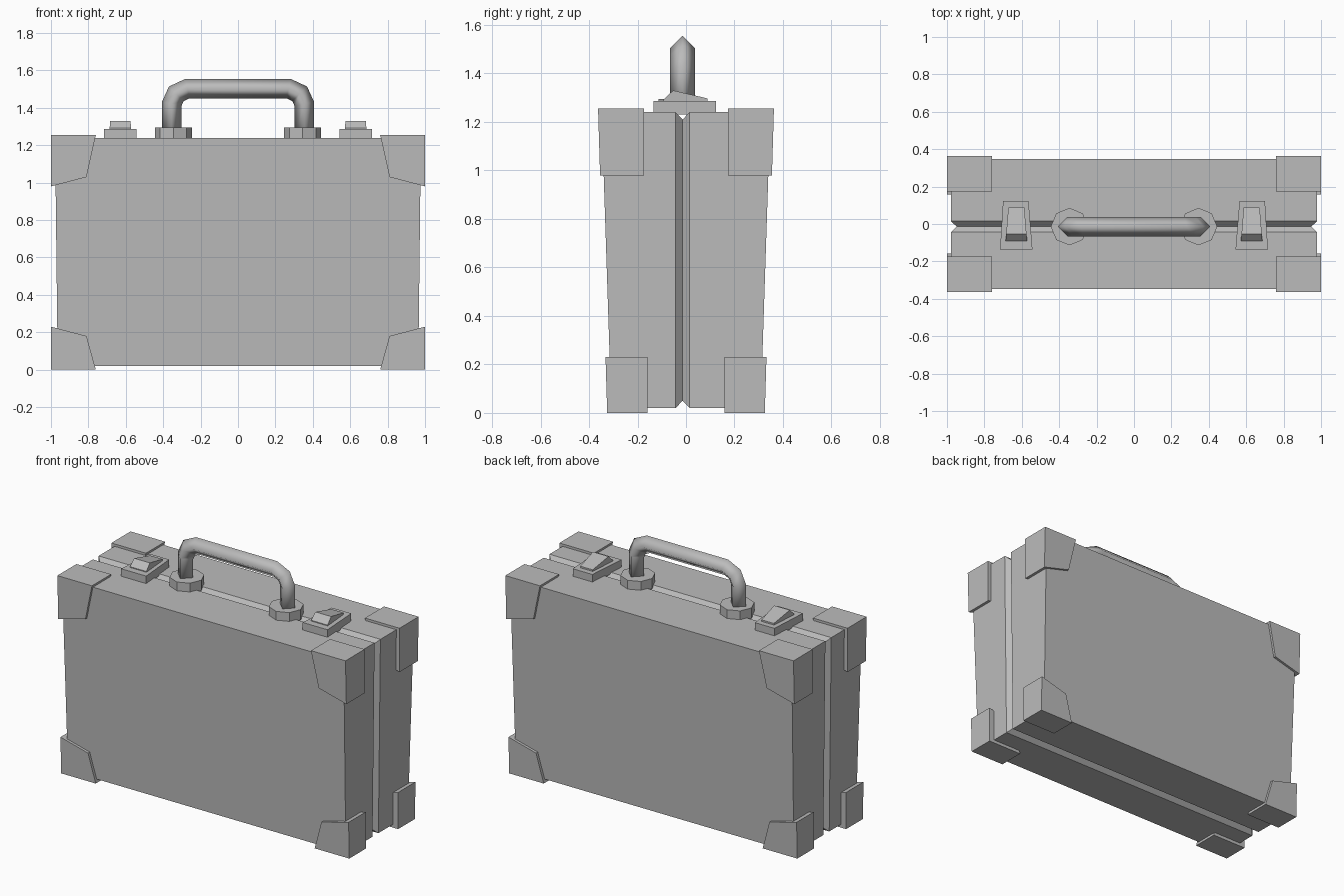
import bpy, bmesh
from math import cos, sin, pi
from mathutils import Vector

if "Cube" in bpy.data.objects:
    bpy.data.objects.remove(bpy.data.objects["Cube"], do_unlink=True)

GREY = (0.5, 0.5, 0.5, 1)
mat = bpy.data.materials.new("grey")
mat.use_nodes = True
mat.diffuse_color = GREY
mat.node_tree.nodes["Principled BSDF"].inputs["Base Color"].default_value = GREY

MID = -0.014          # depth of the seam and handle
TOP, BOTTOM = 1.24, 0.02


def loft(name, sections, smooth=False):
    """Skin a list of equal-length closed sections and cap both ends."""
    bm = bmesh.new()
    rings = [[bm.verts.new(p) for p in s] for s in sections]
    n = len(rings[0])
    for a, b in zip(rings, rings[1:]):
        for i in range(n):
            j = (i + 1) % n
            bm.faces.new((a[i], a[j], b[j], b[i]))
    bm.faces.new(rings[0])
    bm.faces.new(rings[-1])
    bmesh.ops.recalc_face_normals(bm, faces=bm.faces)
    for f in bm.faces:
        f.smooth = smooth and len(f.verts) == 4
    mesh = bpy.data.meshes.new(name)
    bm.to_mesh(mesh)
    bm.free()
    mesh.materials.append(mat)
    obj = bpy.data.objects.new(name, mesh)
    bpy.context.collection.objects.link(obj)
    return obj


# Case body: tapered shell with a V-shaped seam all the way round
def body_ring(y_low, y_high, inset=0):
    xl, xh = 0.964 - inset, 0.978 - inset
    zl, zh = BOTTOM + inset, TOP - inset
    return [(-xl, y_low, zl), (xl, y_low, zl), (xh, y_high, zh), (-xh, y_high, zh)]


loft("case_body", [
    body_ring(-0.308, -0.348),
    body_ring(MID - 0.029, MID - 0.029),
    body_ring(MID, MID, 0.03),
    body_ring(MID + 0.029, MID + 0.029),
    body_ring(0.308, 0.348),
])

# Corner guards: five-sided caps that follow the taper of the case
upper = [(1, 1.255), (0.76, 1.255), (0.81, 1.03), (1, 0.98)]
lower = [(1, 0), (0.76, 0), (0.81, 0.18), (1, 0.23)]
for level, outline, inner in (("top", upper, 0.173), ("bottom", lower, 0.159)):
    for side, sx in (("left", 1), ("right", -1)):
        for end, sy in (("front", -1), ("back", 1)):
            loft(f"corner_{level}_{end}_{side}", [
                [(sx * x, sy * inner, z) for x, z in outline],
                [(sx * x, sy * (0.325 + 0.03 * z), z) for x, z in outline],
            ])

# Handle: diamond tube swept along a rounded arch
half = [(0.355, 1.25), (0.355, 1.42), (0.33, 1.475), (0.27, 1.503)]
path = [Vector((x, MID, z)) for x, z in half]
path += [Vector((-p.x, p.y, p.z)) for p in reversed(path)]
R = 0.052
across = Vector((0, R, 0))
rings = []
for i, p in enumerate(path):
    before = (p - path[max(i - 1, 0)]).normalized()
    after = (path[min(i + 1, len(path) - 1)] - p).normalized()
    t = (before + after).normalized()
    miter = max(t.dot(before), t.dot(after))
    out = Vector((t.z, 0, -t.x)) * R / miter
    rings.append([p + out, p + across, p - out, p - across])
loft("handle", rings, smooth=True)


def slab(sx, y0, y1, front, back, z0, z1):
    """Plan trapezoid between two heights; front and back are x ranges."""
    plan = [(front[0], y0), (front[1], y0), (back[1], y1), (back[0], y1)]
    return [[(sx * x, y, z) for x, y in plan] for z in (z0, z1)]


for side, sx in (("left", 1), ("right", -1)):
    # Octagonal handle mounts
    loft(f"handle_mount_{side}", [
        [(sx * 0.345 + 0.1 * cos(k * pi / 4), MID + 0.1 * sin(k * pi / 4), z)
         for k in range(8)] for z in (TOP - 0.01, 1.295)])

    # Lock plates
    loft(f"lock_plate_{side}", slab(
        sx, -0.135, 0.123, (0.543, 0.716), (0.564, 0.7), TOP - 0.01, 1.287))

    # Wedge-shaped lock tabs, steep at the front and sloping to the back
    profile = [(-0.092, 1.28), (-0.092, 1.292), (-0.053, 1.33),
               (0.088, 1.297), (0.088, 1.28)]
    loft(f"lock_tab_{side}", [
        [(sx * (0.629 + e * (0.05 - 0.08 * y)), y, z) for y, z in profile]
        for e in (-1, 1)])
